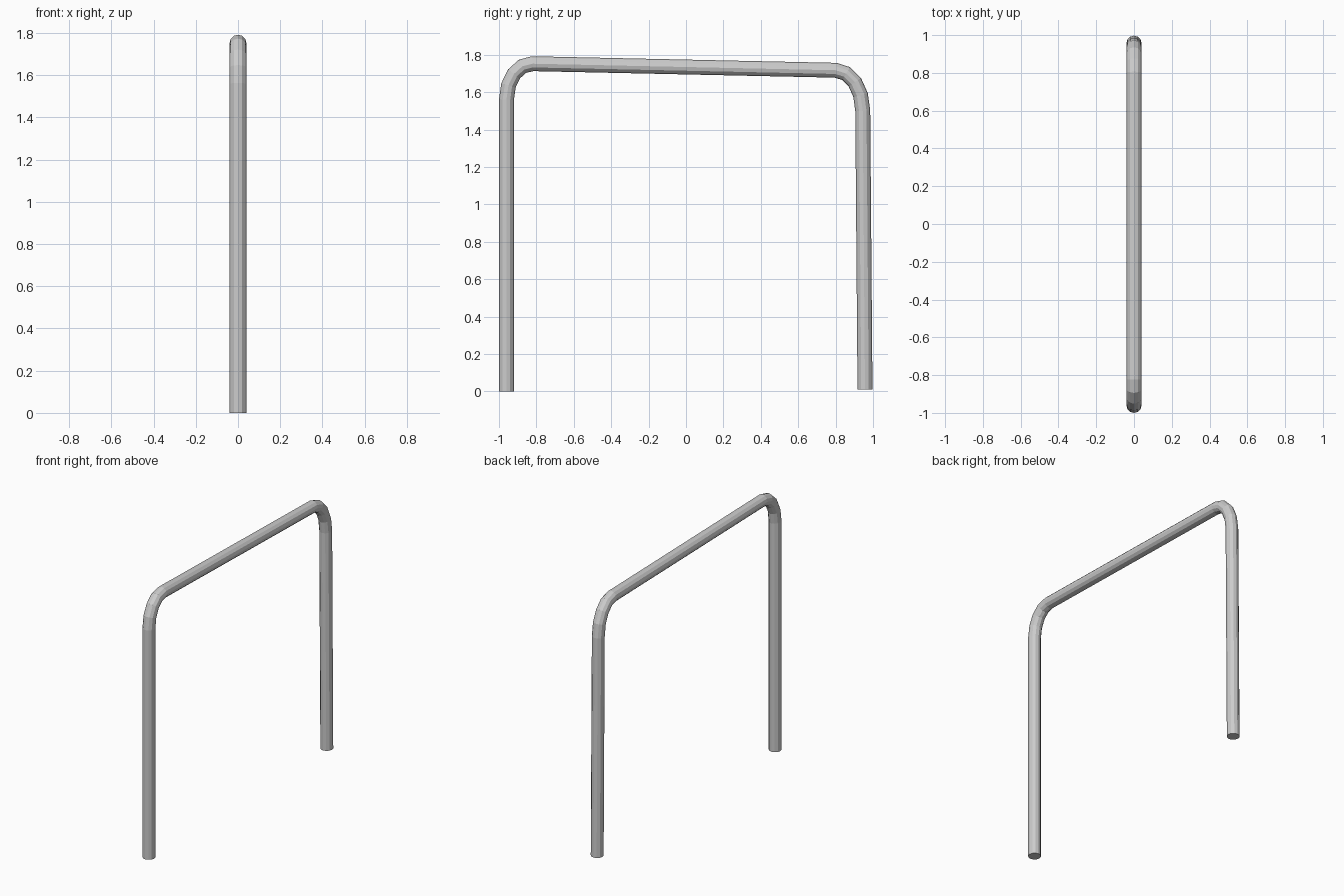
import bpy
from mathutils import Vector
from mathutils.geometry import interpolate_bezier

if "Cube" in bpy.data.objects:
    bpy.data.objects.remove(bpy.data.objects["Cube"])

RADIUS = 0.04
BEND_STEPS = 5


def bend(start, corner, end):
    """Rounded elbow from start to end, pulled towards the corner."""
    s, c, e = (Vector((0, *p)) for p in (start, corner, end))
    return interpolate_bezier(s, s.lerp(c, 0.56), e.lerp(c, 0.56), e, BEND_STEPS)


# Centre line: front foot, front elbow, sloping top bar, back elbow, back foot
path = [Vector((0, -0.96, 0))]
path += bend((-0.96, 1.56), (-0.96, 1.755), (-0.82, 1.752))
path += bend((0.80, 1.717), (0.944, 1.714), (0.945, 1.50))
path += [Vector((0, 0.957, 0.01))]

# Tube swept along the centre line with closed ends
curve = bpy.data.curves.new("bent_tube_frame", 'CURVE')
curve.dimensions = '3D'
curve.bevel_depth = RADIUS
curve.bevel_resolution = 4
curve.use_fill_caps = True
spline = curve.splines.new('POLY')
spline.points.add(len(path) - 1)
for point, co in zip(spline.points, path):
    point.co = (*co, 1)

frame = bpy.data.objects.new("bent_tube_frame", curve)
bpy.context.collection.objects.link(frame)
bpy.context.view_layer.objects.active = frame
frame.select_set(True)
bpy.ops.object.convert(target='MESH')
bpy.ops.object.shade_flat()
